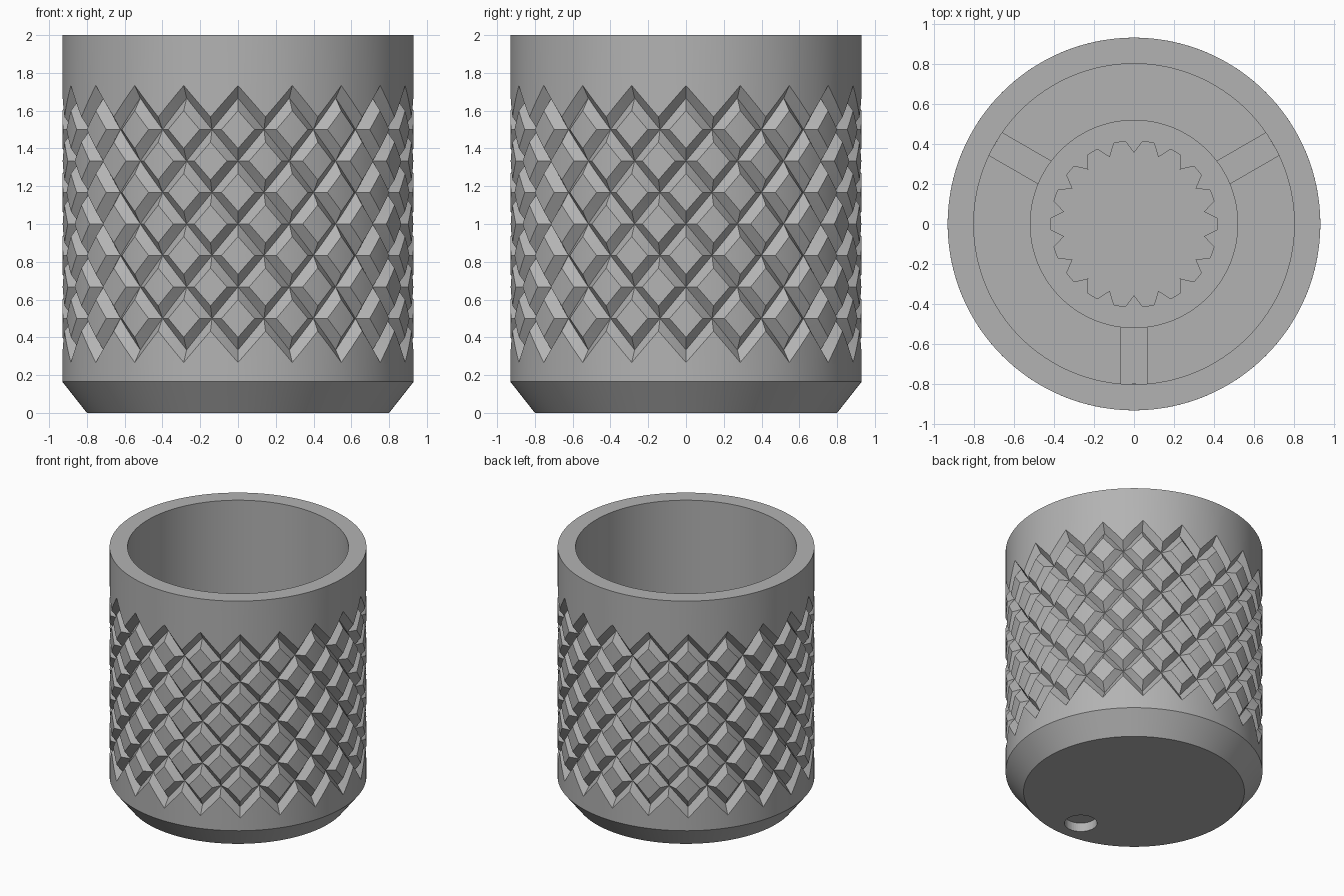
import bpy, bmesh, math

if "Cube" in bpy.data.objects:
    bpy.data.objects.remove(bpy.data.objects["Cube"])

R, INNER, DEPTH = 0.93, 0.80, 0.05      # outer wall, inner wall, knurl groove depth
FLOOR, BOSS_TOP, RIB_TOP = 0.17, 1.05, 0.9
COLS, SUB = 20, 4                       # knurl columns, segments per diamond edge
HALF, DZ = math.pi / COLS, 1 / 6        # half size of one knurl diamond
N = COLS * 2 * SUB

grey = bpy.data.materials.new("grey plastic")
grey.diffuse_color = (0.45, 0.45, 0.45, 1)
grey.use_nodes = True
grey.node_tree.nodes["Principled BSDF"].inputs["Base Color"].default_value = grey.diffuse_color


def finish(bm, name, angle=20):
    bmesh.ops.remove_doubles(bm, verts=bm.verts, dist=0.0005)
    bmesh.ops.recalc_face_normals(bm, faces=bm.faces)
    me = bpy.data.meshes.new(name)
    bm.to_mesh(me)
    bm.free()
    me.materials.append(grey)
    ob = bpy.data.objects.new(name, me)
    bpy.context.collection.objects.link(ob)
    bpy.ops.object.select_all(action='DESELECT')
    bpy.context.view_layer.objects.active = ob
    ob.select_set(True)
    bpy.ops.object.shade_smooth_by_angle(angle=math.radians(angle))
    return ob


def polar(a, z, r):
    return (r * math.cos(a), r * math.sin(a), z)


def patch(bm, a, b, c, d, nu=SUB, nv=1):
    """Curved patch a-b-c-d whose corners are (angle, z, radius)."""
    def point(u, v):
        return polar(*[(p * (1 - u) + q * u) * (1 - v) + (s * (1 - u) + r * u) * v
                       for p, q, r, s in zip(a, b, c, d)])
    g = [[bm.verts.new(point(i / nu, j / nv)) for j in range(nv + 1)] for i in range(nu + 1)]
    for i in range(nu):
        for j in range(nv):
            bm.faces.new((g[i][j], g[i + 1][j], g[i + 1][j + 1], g[i][j + 1]))


def ring_faces(bm, profile):
    """Lathe a list of (radius, z)."""
    for (r0, z0), (r1, z1) in zip(profile, profile[1:]):
        patch(bm, (0, z0, r0), (2 * math.pi, z0, r0),
              (2 * math.pi, z1, r1), (0, z1, r1), N)


def disc(bm, r, z):
    bm.faces.new([bm.verts.new(polar(2 * math.pi * i / N, z, r)) for i in range(N)])


# Knurled cup
bm = bmesh.new()
corners = [(1, 0), (0, 1), (-1, 0), (0, -1)]
for row in range(7):
    z = 0.5 + row * DZ
    for col in range(COLS):
        a = (2 * col + row % 2) * HALF
        pad = [(a + x * HALF * 0.6, z + y * DZ * 0.6, R) for x, y in corners]
        groove = [(a + x * HALF, z + y * DZ, R - DEPTH) for x, y in corners]
        patch(bm, *pad, nv=SUB)
        for k in range(4):
            m = (k + 1) % 4
            patch(bm, groove[k], groove[m], pad[m], pad[k])
# zigzag borders of the knurl and the smooth bands beyond them
for z, s, end in ((1.5, 1, 2.0), (0.5, -1, 0.165)):
    for col in range(COLS):
        a = 2 * col * HALF
        for side in (-1, 1):
            b = a + side * HALF
            tip, dip = z + s * DZ, z
            off = s * DZ * 0.4
            patch(bm, (a, tip, R - DEPTH), (b, dip, R - DEPTH), (b, dip + off, R), (a, tip + off, R))
            patch(bm, (a, tip + off, R), (b, dip + off, R), (b, end, R), (a, end, R))
ring_faces(bm, [(R, 0.165), (INNER, 0)])
disc(bm, INNER, 0)
ring_faces(bm, [(R, 2), (INNER, 2), (INNER, FLOOR)])
disc(bm, INNER, FLOOR)
cup = finish(bm, "knurled_cup")

# Round pointer dimple cut in the closed end
bpy.ops.mesh.primitive_cylinder_add(vertices=48, radius=0.118, depth=0.14, location=(0, -0.6, 0))
cutter = bpy.context.object
cutter.name = "dimple_cutter"
cutter.data.materials.append(grey)
cutter.hide_render = True
cut = cup.modifiers.new("dimple", 'BOOLEAN')
cut.operation, cut.solver, cut.object = 'DIFFERENCE', 'EXACT', cutter
bpy.context.view_layer.objects.active = cup
bpy.ops.object.modifier_apply(modifier=cut.name)
bpy.data.objects.remove(cutter)

# Shaft boss with a splined bore of 18 pointed teeth
bm = bmesh.new()
T, M = 18, 108
step = 2 * math.pi / T
inner, outer = [], []
for i in range(M):
    k, f = divmod(i, 6)
    a = math.pi / 2 + (k + f / 6) * step
    if f in (1, 5):                     # tooth root
        a = math.pi / 2 + (k + (0.3 if f == 1 else 0.7)) * step
    elif f in (2, 4):
        a = math.pi / 2 + (k + (0.4 if f == 2 else 0.6)) * step
    inner.append((a, 0.355 if f == 0 else 0.415))
    outer.append((math.pi / 2 + 2 * math.pi * i / M, 0.52))
loops = [[bm.verts.new(polar(a, z, r)) for a, r in pts]
         for pts, z in ((outer, FLOOR), (outer, BOSS_TOP), (inner, BOSS_TOP), (inner, FLOOR))]
for lo, hi in zip(loops, loops[1:]):
    for i in range(M):
        j = (i + 1) % M
        bm.faces.new((lo[i], lo[j], hi[j], hi[i]))
finish(bm, "splined_boss")

# Three ribs joining the boss to the wall
for n, deg in enumerate((-90, 30, 150)):
    bm = bmesh.new()
    bmesh.ops.create_cube(bm, size=1)
    for v in bm.verts:
        v.co = ((0.657 + v.co.x * 0.285), v.co.y * 0.134, FLOOR + (v.co.z + 0.5) * (RIB_TOP - FLOOR))
    ob = finish(bm, f"rib_{n + 1}")
    ob.rotation_euler.z = math.radians(deg)
